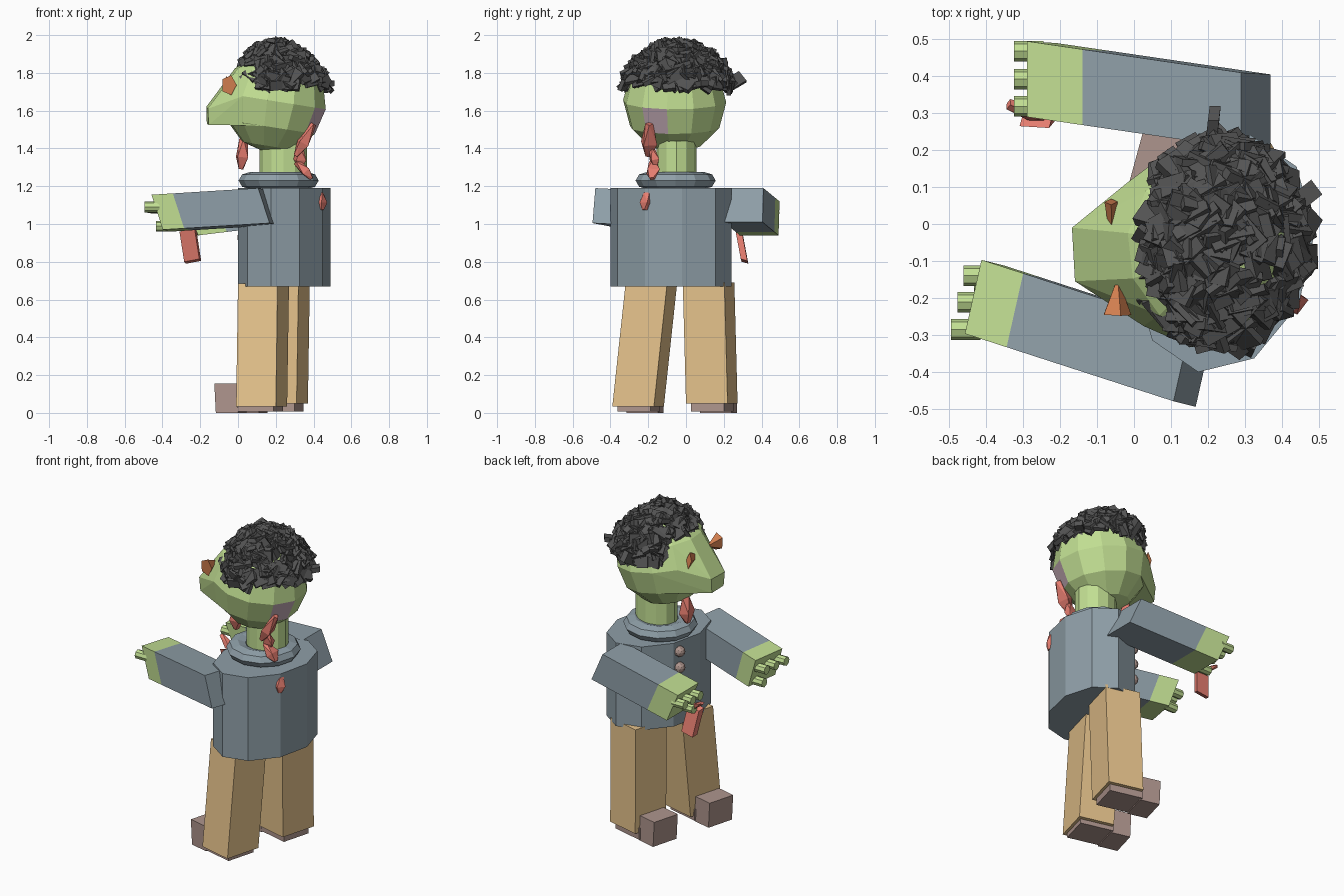
import bpy, bmesh, math, random
from mathutils import Vector, Matrix, Euler

random.seed(7)
if "Cube" in bpy.data.objects:
    bpy.data.objects.remove(bpy.data.objects["Cube"])


def material(name, r, g, b):
    """Flat colour given as 8-bit display values, stored linear."""
    col = [((c / 255 + 0.055) / 1.055) ** 2.4 for c in (r, g, b)] + [1]
    m = bpy.data.materials.new(name)
    m.use_nodes = True
    m.diffuse_color = col
    m.node_tree.nodes["Principled BSDF"].inputs["Base Color"].default_value = col
    return m


SKIN = material("green skin", 194, 223, 147)
BRUISE = material("mauve bruise", 200, 175, 186)
SHIRT = material("slate shirt", 143, 159, 168)
TAN = material("tan trousers", 230, 195, 140)
SHOE = material("brown shoe", 174, 149, 141)
HAIR = material("charcoal hair", 84, 84, 84)
FLESH = material("raw red", 238, 130, 116)
EYE = material("orange eye", 212, 128, 80)


def finish(name, bm, *mats):
    bmesh.ops.recalc_face_normals(bm, faces=bm.faces)
    me = bpy.data.meshes.new(name)
    bm.to_mesh(me)
    bm.free()
    for m in mats:
        me.materials.append(m)
    ob = bpy.data.objects.new(name, me)
    bpy.context.scene.collection.objects.link(ob)
    return ob


def block(name, mat, o, a, b, c):
    """Skewed box from corner o along edges a, b, c."""
    bm = bmesh.new()
    bmesh.ops.create_cube(bm, size=1)
    for v in bm.verts:
        i, j, k = (t + 0.5 for t in v.co)
        v.co = Vector(o) + Vector(a) * i + Vector(b) * j + Vector(c) * k
    return finish(name, bm, mat)


def rod(name, mat, p, q, r1, r2, sides, squash=1, turn=0):
    """Cone or cylinder running from p to q."""
    p, q = Vector(p), Vector(q)
    rot = (q - p).to_track_quat('Z', 'Y').to_matrix().to_4x4()
    m = Matrix.Translation((p + q) / 2) @ rot @ Matrix.Diagonal((1, squash, 1, 1)) @ Matrix.Rotation(turn, 4, 'Z')
    bm = bmesh.new()
    bmesh.ops.create_cone(bm, cap_ends=True, segments=sides, radius1=r1, radius2=r2,
                          depth=(q - p).length, matrix=m)
    return finish(name, bm, mat)


def shred(name, p, q, r):
    """Ragged faceted strip of flesh from p to q."""
    p, q = Vector(p), Vector(q)
    rot = (q - p).to_track_quat('Z', 'Y')
    bm = bmesh.new()
    for t, s in ((0, 0.5), (0.6, 1), (1, 0.35)):
        for k in range(4):
            w = k * math.pi / 2 + t
            side = Vector((math.cos(w), 0.75 * math.sin(w), 0))
            bm.verts.new(p.lerp(q, t) + rot @ side * r * s * random.uniform(0.85, 1.2))
    bmesh.ops.convex_hull(bm, input=bm.verts)
    return finish(name, bm, FLESH)


# Head: faceted ball, leaning back, with one bruised patch
centre = Vector((0.195, -0.06, 1.65))
lean = Matrix.Rotation(math.radians(9), 4, 'Y') @ Matrix.Rotation(math.radians(-8.5), 4, 'Z')
bm = bmesh.new()
bmesh.ops.create_uvsphere(bm, u_segments=12, v_segments=6, radius=0.276,
                          matrix=Matrix.Translation(centre) @ lean)
ball = [v.co.copy() for v in bm.verts]
for f in bm.faces:
    c = f.calc_center_median()
    if c.x > 0.3 and -0.25 < c.y < -0.1 and 1.48 < c.z < 1.6:
        f.material_index = 1
finish("head", bm, SKIN, BRUISE)

# Snout: hull from the front of the ball to a small blunt tip
bm = bmesh.new()
for co in ball:
    if co.x < 0.16 and 1.49 < co.z < 1.87:
        bm.verts.new(co)
for tip in ((-0.168, -0.01, 1.62), (-0.16, -0.155, 1.61), (-0.165, -0.02, 1.53), (-0.155, -0.15, 1.525)):
    bm.verts.new(tip)
hull = bmesh.ops.convex_hull(bm, input=bm.verts)
bmesh.ops.delete(bm, geom=[v for v in hull["geom_interior"] if isinstance(v, bmesh.types.BMVert)], context='VERTS')
bmesh.ops.dissolve_limit(bm, angle_limit=0.05, verts=bm.verts, edges=bm.edges)
finish("snout", bm, SKIN)

# Eyes
rod("left_eye", EYE, (-0.048, -0.245, 1.735), (-0.045, -0.165, 1.74), 0.041, 0.008, 5, 1.35, 0.3)
rod("right_eye", EYE, (-0.062, 0.06, 1.735), (-0.06, -0.03, 1.72), 0.018, 0.006, 4, 2.8)

# Hair: overlapping plates scattered over the crown, swept forward towards the top
bm = bmesh.new()
count = 0
while count < 250:
    n = Vector([random.gauss(0, 1) for _ in range(3)]).normalized()
    p = Vector((0.243, -0.047, 1.672)) + Vector((n.x * 0.23, n.y * 0.285, n.z * 0.28))
    p.x -= (p.z - 1.73) * 0.25
    if p.z < 1.73 or p.x < 0.015 + (1.9 - p.z) * 0.5:
        continue
    count += 1
    tilt = Euler([random.uniform(-0.6, 0.6), random.uniform(-0.6, 0.6), random.uniform(0, 6.3)])
    size = Matrix.Diagonal((random.uniform(0.05, 0.085), random.uniform(0.07, 0.12), random.uniform(0.015, 0.03), 1))
    m = Matrix.Translation(p) @ n.to_track_quat('Z', 'Y').to_matrix().to_4x4() @ tilt.to_matrix().to_4x4() @ size
    bmesh.ops.create_cube(bm, size=1, matrix=m)
finish("hair", bm, HAIR)
block("side_tuft", HAIR, (0.19, 0.18, 1.74), (0.03, 0, 0.01), (0.01, 0.1, 0.06), (0.005, 0.04, -0.05))
block("back_tuft", HAIR, (0.43, 0.08, 1.72), (0.05, 0.04, 0.01), (0.03, -0.04, 0), (0, 0, 0.03))

# Neck and collar
rod("neck", SKIN, (0.24, -0.05, 1.2), (0.24, -0.05, 1.44), 0.125, 0.125, 12, 0.85)
bpy.ops.mesh.primitive_torus_add(major_segments=12, minor_segments=8, major_radius=0.148,
                                 minor_radius=0.064, location=(0.215, -0.055, 1.23))
collar = bpy.context.object
collar.name = "collar"
collar.scale.z = 0.72
collar.data.materials.append(SHIRT)

# Torso: ten-sided oval prism, turned with the hips
bm = bmesh.new()
ring = []
for k in range(10):
    w = k * math.pi / 5
    ring.append(bm.verts.new(Vector((0.245, -0.08, 0.67)) + Vector((0.245, 0.06, 0)) * math.cos(w)
                             + Vector((-0.005, 0.318, 0)) * math.sin(w)))
base = bm.faces.new(ring)
top = bmesh.ops.extrude_face_region(bm, geom=[base], use_keep_orig=True)["geom"]
bmesh.ops.translate(bm, vec=(0, 0, 0.52), verts=[g for g in top if isinstance(g, bmesh.types.BMVert)])
finish("torso", bm, SHIRT)

# Shirt buttons
for z in (1.13, 1.03, 0.93):
    bm = bmesh.new()
    bmesh.ops.create_icosphere(bm, subdivisions=2, radius=0.033,
                               matrix=Matrix.Translation((0.028, 0.022, z)))
    finish("button", bm, SHOE)

# Arms: skewed sleeve, hand at the far end, three fingers and an inner thumb
arms = {
    "left": ((0.107, -0.48, 1.19), (-0.565, 0.183, -0.035), (0.045, 0.2, -0.01), (0.06, -0.015, -0.185), 0.8),
    "right": ((0.29, 0.41, 1.19), (-0.58, 0.085, -0.07), (0, -0.205, 0), (0.08, -0.005, -0.18), 0.74),
}
for side, (o, a, b, c, cuff) in arms.items():
    o, a, b, c = map(Vector, (o, a, b, c))
    block(side + "_sleeve", SHIRT, o, a * cuff, b, c)
    block(side + "_hand", SKIN, o + a * cuff, a * (1 - cuff), b, c)
    for i, (u, v) in enumerate(((0.11, 0.35), (0.48, 0.35), (0.84, 0.35), (0.8, 0.86))):
        base = o + a * 0.97 + b * u + c * v
        rod(f"{side}_finger_{i}", SKIN, base, base + Vector((-0.08, 0, 0)), 0.028, 0.028, 8)

# Legs and shoes share one turned footprint
wide, deep = Vector((0.06, 0.22, 0)), Vector((-0.21, 0.053, 0))
legs = {
    "left": (Vector((0.2, -0.39, 0.035)), Vector((0.01, 0.07, 0.65))),
    "right": (Vector((0.31, 0, 0.05)), Vector((0.01, -0.017, 0.64))),
}
for side, (o, up) in legs.items():
    block(side + "_leg", TAN, o, deep, wide, up)
    low = Vector((o.x, o.y, 0.008)) + wide * 0.1
    block(side + "_sole", SHOE, low + deep * 0.08, deep * 0.95, wide * 0.8, (0, 0, 0.07))
    block(side + "_toe", SHOE, low + deep * 0.98 - Vector((0, 0, 0.008)), deep * 0.56, wide * 0.76, (-0.008, 0, 0.155))

# Torn flesh at chin, neck, back and hand
shred("chin_shred", (0.03, -0.04, 1.45), (0.015, -0.04, 1.29), 0.056)
shred("neck_shred_upper", (0.4, -0.195, 1.53), (0.305, -0.2, 1.36), 0.045)
shred("neck_shred_middle", (0.33, -0.18, 1.4), (0.33, -0.16, 1.3), 0.04)
shred("neck_shred_lower", (0.31, -0.175, 1.33), (0.39, -0.18, 1.24), 0.043)
shred("back_wound", (0.435, -0.21, 1.165), (0.445, -0.22, 1.075), 0.04)
block("hand_shred", FLESH, (-0.31, 0.265, 0.96), (0.08, -0.005, 0.015), (0.01, 0.035, -0.01), (0.025, 0.03, -0.16))
shred("knuckle_wound", (-0.34, 0.325, 1.02), (-0.23, 0.285, 0.95), 0.025)
